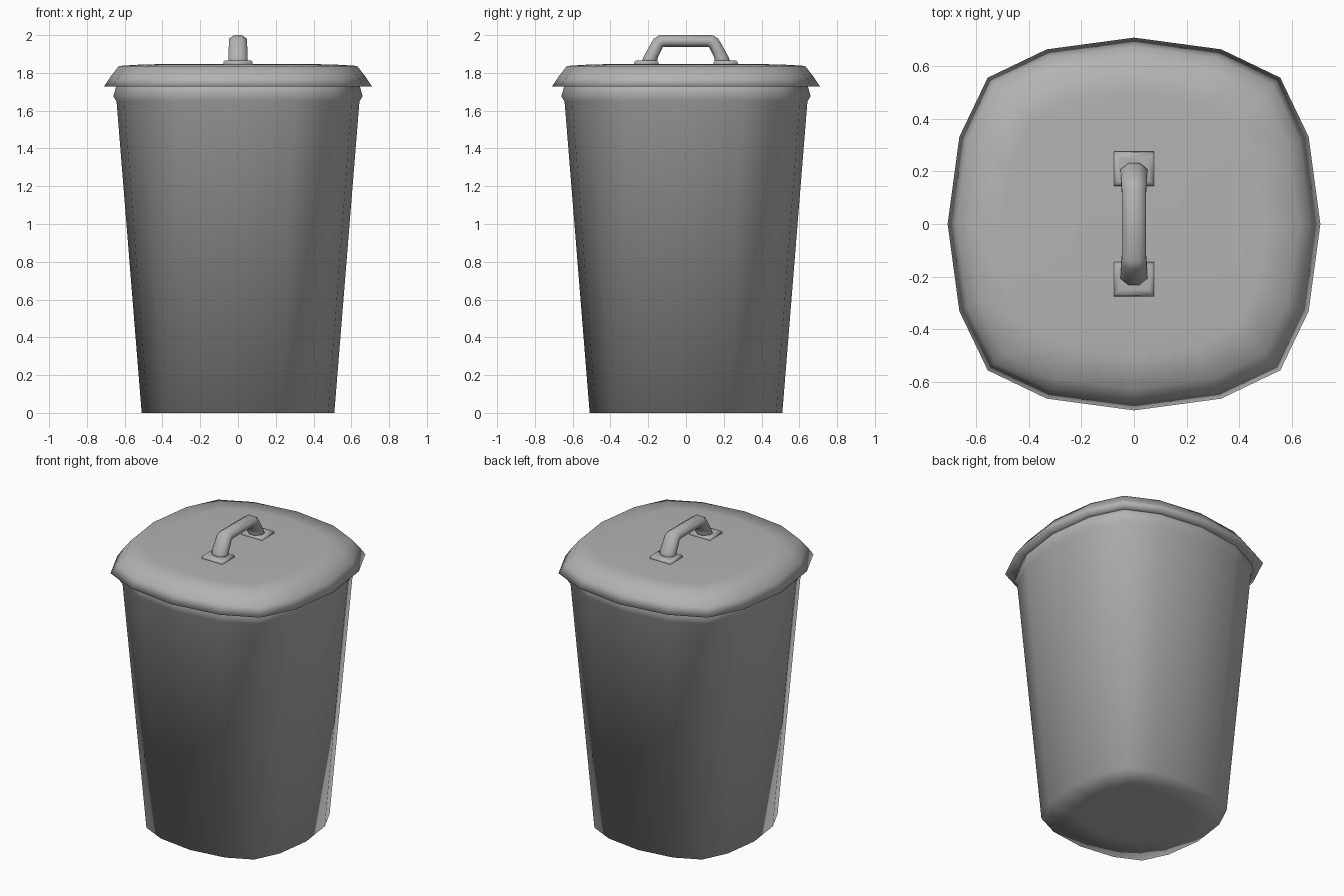
import bpy, bmesh, math

if "Cube" in bpy.data.objects:
    bpy.data.objects.remove(bpy.data.objects["Cube"])

# Dark grey finish shared by every part
GREY = bpy.data.materials.new("dark_grey")
GREY.diffuse_color = (0.45, 0.45, 0.45, 1)
GREY.use_nodes = True
GREY.node_tree.nodes["Principled BSDF"].inputs["Base Color"].default_value = GREY.diffuse_color

# Rounded-square outline with 16 sides, for a half width of 1
QUARTER = [(1, 0), (0.937, 0.468), (0.785, 0.785), (0.468, 0.937)]
OUTLINE = []
for k in range(4):
    c, s = round(math.cos(k * math.pi / 2)), round(math.sin(k * math.pi / 2))
    OUTLINE += [(x * c - y * s, x * s + y * c) for x, y in QUARTER]


def skin(name, rings):
    """Bridge matching rings of points, cap both ends, shade smooth."""
    bm = bmesh.new()
    loops = [[bm.verts.new(p) for p in ring] for ring in rings]
    n = len(loops[0])
    for a, b in zip(loops, loops[1:]):
        for i in range(n):
            j = (i + 1) % n
            bm.faces.new((a[i], a[j], b[j], b[i]))
    bm.faces.new(loops[0][::-1])
    bm.faces.new(loops[-1])
    bmesh.ops.recalc_face_normals(bm, faces=bm.faces)
    for f in bm.faces:
        f.smooth = True
    mesh = bpy.data.meshes.new(name)
    bm.to_mesh(mesh)
    bm.free()
    mesh.materials.append(GREY)
    obj = bpy.data.objects.new(name, mesh)
    bpy.context.collection.objects.link(obj)
    return obj


def stack(name, profile):
    """Sweep a (half width, height) profile around the outline."""
    return skin(name, [[(x * r, y * r, z) for x, y in OUTLINE] for r, z in profile])


# Tapered bin body with a flat base and a rolled rim
stack("bin_body", [(0.3, 0), (0.51, 0), (0.643, 1.65),
                   (0.66, 1.675), (0.645, 1.73), (0.63, 1.76)])

# Lid with a flared skirt and a nearly flat top
stack("lid", [(0.62, 1.735), (0.71, 1.727), (0.675, 1.78), (0.63, 1.837),
              (0.5, 1.845), (0.25, 1.848)])

# Arched handle: (outer y, z) and (inner y, z) pairs, mirrored front to back
half = [((-0.24, 1.845), (-0.15, 1.845), 0.052), ((-0.225, 1.885), (-0.152, 1.875), 0.051),
        ((-0.172, 1.98), (-0.122, 1.937), 0.048), ((-0.14, 2.0), (-0.105, 1.938), 0.046)]
pairs = half + [((-o[0], o[1]), (-i[0], i[1]), w) for o, i, w in reversed(half)]
rings = []
for o, i, w in pairs:
    ring = []
    for k in range(8):
        a = k * math.pi / 4 + math.pi / 8
        u = math.sin(a) / math.sin(3 * math.pi / 8)
        v = math.cos(a) / math.cos(math.pi / 8)
        t = (1 + u) / 2
        ring.append((w * v, i[0] + (o[0] - i[0]) * t, i[1] + (o[1] - i[1]) * t))
    rings.append(ring)
skin("handle", rings)


def rect(hx, y0, y1, z):
    return [(-hx, y0, z), (hx, y0, z), (hx, y1, z), (-hx, y1, z)]


# Mounting pads under the handle ends, softly blended into the lid
for side, label in ((-1, "front"), (1, "back")):
    skin("handle_pad_" + label, [rect(0.078, side * 0.14, side * 0.278, 1.84),
                                 rect(0.075, side * 0.152, side * 0.27, 1.864),
                                 rect(0.055, side * 0.165, side * 0.25, 1.866)])
